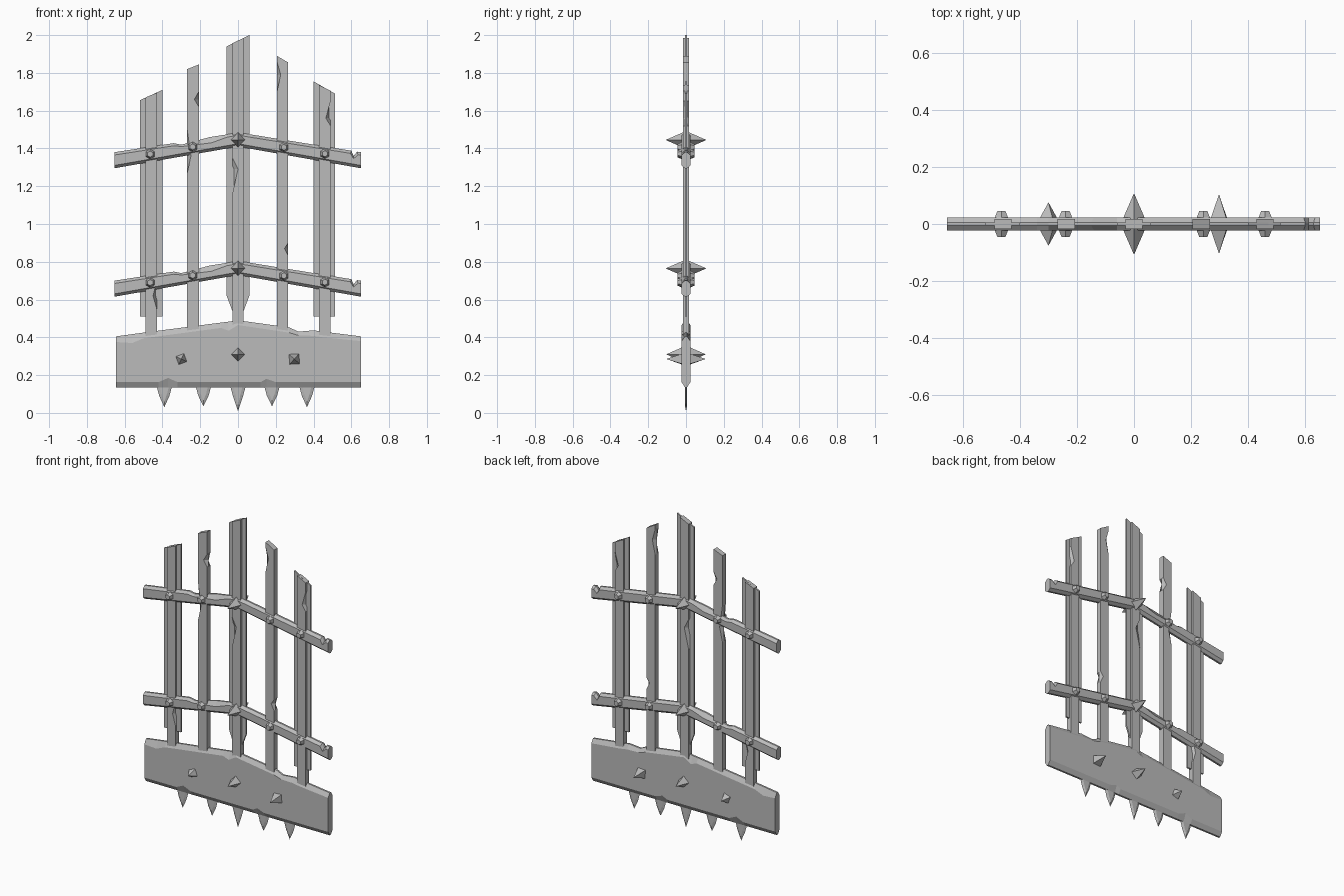
import bpy, bmesh, math
from mathutils import Matrix

cube = bpy.data.objects.get("Cube")
if cube:
    bpy.data.objects.remove(cube)

grey = bpy.data.materials.new("iron grey")
grey.use_nodes = True
grey.diffuse_color = (0.5, 0.5, 0.5, 1)
grey.node_tree.nodes["Principled BSDF"].inputs["Base Color"].default_value = (0.5, 0.5, 0.5, 1)


def finish(bm, name):
    bmesh.ops.remove_doubles(bm, verts=bm.verts, dist=0.0002)
    bmesh.ops.recalc_face_normals(bm, faces=bm.faces)
    mesh = bpy.data.meshes.new(name)
    bm.to_mesh(mesh)
    bm.free()
    mesh.materials.append(grey)
    obj = bpy.data.objects.new(name, mesh)
    bpy.context.collection.objects.link(obj)


def plate(name, outer, inner, edge_y, face_y):
    """Slab whose faces follow inner and whose rim follows outer, as (x, z) points."""
    bm = bmesh.new()
    layers = [(inner, -face_y), (outer, -edge_y), (outer, edge_y), (inner, face_y)]
    if edge_y == 0:
        layers.pop(2)
    rings = [[bm.verts.new((x, y, z)) for x, z in pts] for pts, y in layers]
    n = len(outer)
    for a, b in zip(rings, rings[1:]):
        for i in range(n):
            j = (i + 1) % n
            bm.faces.new((a[i], a[j], b[j], b[i]))
    bm.faces.new(rings[0])
    bm.faces.new(rings[-1][::-1])
    finish(bm, name)


def bar(name, x, half, bottom, top_l, top_r, depth, left=(), right=()):
    """Upright bar; left and right list chips as (low z, deepest z, high z, depth)."""
    x0, x1 = x - half, x + half
    outer, inner = [(x0, bottom), (x1, bottom)], [(x0, bottom), (x1, bottom)]
    for lo, mid, hi, d in right:
        outer += [(x1, lo), (x1, mid), (x1, hi)]
        inner += [(x1, lo), (x1 - d, mid), (x1, hi)]
    outer += [(x1, top_r), (x0, top_l)]
    inner += [(x1, top_r), (x0, top_l)]
    for lo, mid, hi, d in left:
        outer += [(x0, hi), (x0, mid), (x0, lo)]
        inner += [(x0, hi), (x0 + d, mid), (x0, lo)]
    plate(name, outer, inner, 0, depth)


def stud(name, x, z, radius, depth, turn=0):
    """Square pyramid points on both faces."""
    bm = bmesh.new()
    ring = [bm.verts.new((x + radius * math.cos(turn + i * math.pi / 2), 0,
                          z + radius * math.sin(turn + i * math.pi / 2))) for i in range(4)]
    for y in (-depth, depth):
        tip = bm.verts.new((x, y, z))
        for i in range(4):
            bm.faces.new((ring[i], ring[(i + 1) % 4], tip))
    finish(bm, name)


def rivet(name, x, z):
    """Six-sided tapered heads on both faces."""
    bm = bmesh.new()
    for side in (1, -1):
        place = Matrix.Translation((x, side * 0.034, z)) @ Matrix.Rotation(-side * math.pi / 2, 4, "X")
        bmesh.ops.create_cone(bm, cap_ends=True, segments=6, radius1=0.027,
                              radius2=0.016, depth=0.024, matrix=place)
    finish(bm, name)


# Upright bars: thick cores
bar("outer_right_bar", -0.46, 0.03, 0.36, 1.67, 1.695, 0.017, right=[(0.55, 0.62, 0.7, 0.02)])
bar("inner_right_bar", -0.238, 0.031, 0.36, 1.82, 1.845, 0.017,
    left=[(1.27, 1.36, 1.5, 0.02)], right=[(1.62, 1.66, 1.7, 0.024)])
bar("centre_bar", 0, 0.03, 0.4, 1.957, 1.985, 0.017, left=[(1.16, 1.29, 1.35, 0.03)])
bar("inner_left_bar", 0.236, 0.03, 0.36, 1.89, 1.855, 0.017,
    left=[(1.7, 1.79, 1.86, 0.02)], right=[(0.83, 0.87, 0.9, 0.02)])
bar("outer_left_bar", 0.46, 0.03, 0.36, 1.735, 1.705, 0.017, right=[(1.52, 1.56, 1.65, 0.025)])

# Thin flanges behind the cores
bar("outer_right_flange", -0.46, 0.06, 0.51, 1.655, 1.71, 0.005)
bar("outer_left_flange", 0.457, 0.057, 0.51, 1.755, 1.69, 0.005)
centre = [(-0.03, 0.54), (0.03, 0.54), (0.06, 0.62), (0.06, 2.0), (-0.06, 1.94), (-0.06, 0.62)]
plate("centre_flange", centre, centre, 0, 0.005)

# Bent cross rails with chipped top edges, plus their rivets and studs
rail_outer = [(-0.655, 1.295), (0, 1.41), (0.652, 1.295), (0.652, 1.38), (0.63, 1.383), (0.612, 1.36),
              (0.6, 1.388), (0, 1.485), (-0.06, 1.474), (-0.15, 1.46), (-0.3, 1.42), (-0.34, 1.428), (-0.655, 1.38)]
rail_inner = [(-0.655, 1.31), (0, 1.425), (0.652, 1.31), (0.652, 1.365), (0.635, 1.367), (0.612, 1.345),
              (0.595, 1.374), (0, 1.47), (-0.06, 1.459), (-0.14, 1.43), (-0.3, 1.41), (-0.34, 1.414), (-0.655, 1.365)]
for label, drop in (("upper", 0), ("lower", 0.68)):
    plate(label + "_rail", [(x, z - drop) for x, z in rail_outer],
          [(x, z - drop) for x, z in rail_inner], 0.006, 0.023)
    stud(label + "_rail_stud", 0, 1.445 - drop, 0.047, 0.108)
    for i, (x, z) in enumerate([(-0.465, 1.37), (-0.24, 1.408), (0.243, 1.406), (0.46, 1.372)]):
        rivet(f"{label}_rivet_{i + 1}", x, z - drop)

# Heavy base board with chamfered, chipped edges
board_outer = [(-0.645, 0.135), (-0.42, 0.135), (-0.37, 0.135), (-0.32, 0.135), (0.12, 0.135), (0.15, 0.135),
               (0.2, 0.135), (0.652, 0.135), (0.652, 0.405), (0.45, 0.43), (0.4, 0.437), (0.32, 0.43), (0.27, 0.453),
               (0, 0.49), (-0.05, 0.483), (-0.09, 0.478), (-0.5, 0.425), (-0.56, 0.417), (-0.645, 0.405)]
board_inner = [(-0.645, 0.163), (-0.42, 0.163), (-0.37, 0.185), (-0.32, 0.163), (0.12, 0.163), (0.15, 0.18),
               (0.2, 0.163), (0.652, 0.163), (0.652, 0.38), (0.45, 0.4), (0.4, 0.408), (0.32, 0.41), (0.27, 0.425),
               (0, 0.465), (-0.05, 0.435), (-0.09, 0.45), (-0.5, 0.395), (-0.56, 0.37), (-0.645, 0.375)]
plate("base_board", board_outer, board_inner, 0.006, 0.023)
stud("board_stud_centre", 0, 0.31, 0.046, 0.105)
stud("board_stud_right", -0.3, 0.285, 0.046, 0.076, math.radians(65))
stud("board_stud_left", 0.298, 0.285, 0.048, 0.104, math.radians(48))

# Thin pointed teeth under the board
for i, (x, tip) in enumerate([(-0.39, 0.03), (-0.183, 0.035), (0, 0.01), (0.18, 0.035), (0.365, 0.03)]):
    rim = [(x - 0.042, 0.145), (x - 0.027, 0.09), (x, tip), (x + 0.027, 0.09), (x + 0.042, 0.145)]
    face = [(x - 0.025, 0.145), (x - 0.014, 0.1), (x, tip + 0.03), (x + 0.014, 0.1), (x + 0.025, 0.145)]
    plate(f"tooth_{i + 1}", rim, face, 0, 0.006)
